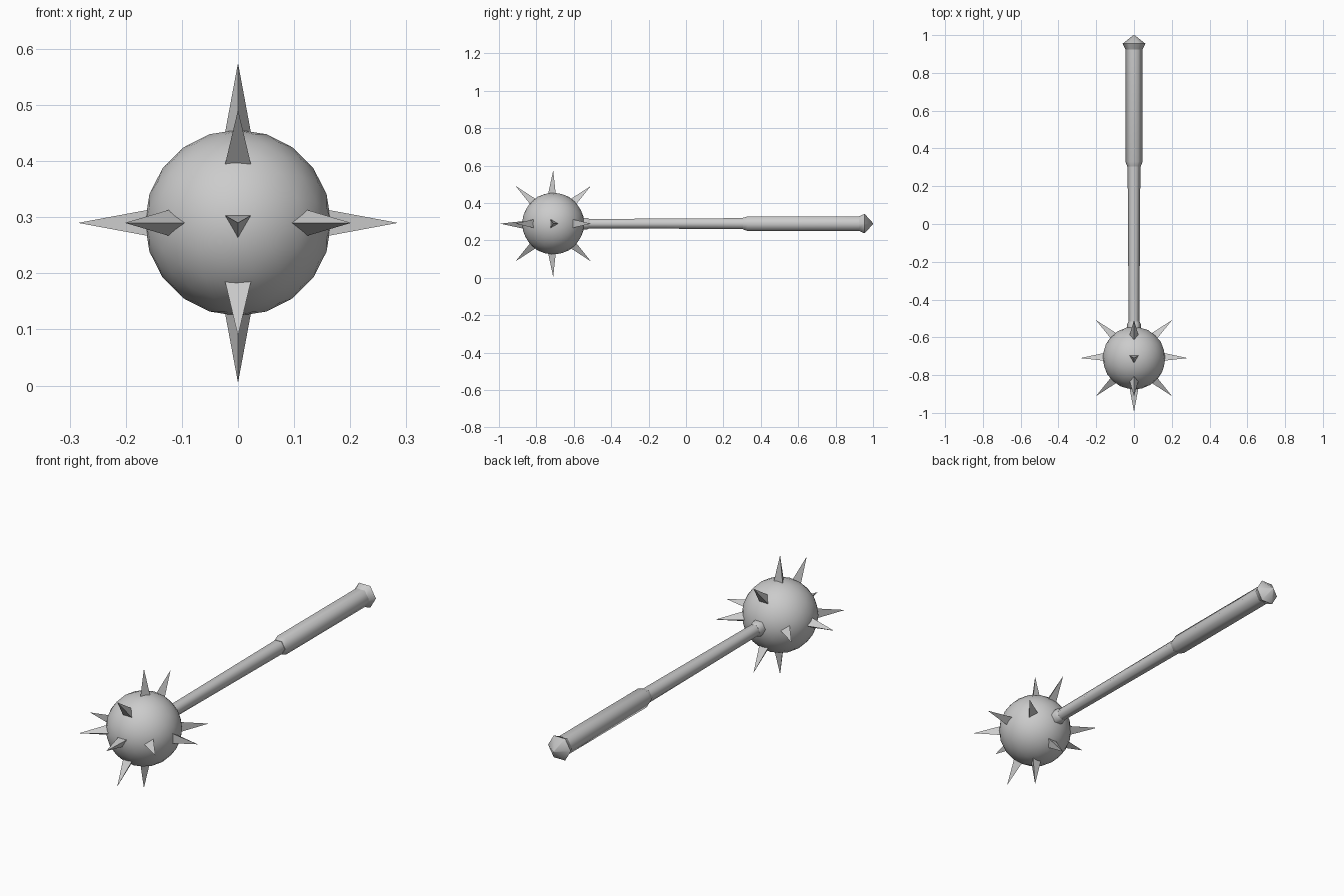
import bpy
import math
from mathutils import Vector, Matrix

if "Cube" in bpy.data.objects:
    bpy.data.objects.remove(bpy.data.objects["Cube"])

steel = bpy.data.materials.new("grey steel")
steel.use_nodes = True
GREY = (0.6, 0.6, 0.6, 1)
steel.diffuse_color = GREY
steel.node_tree.nodes["Principled BSDF"].inputs["Base Color"].default_value = GREY

CENTRE = Vector((0, -0.71, 0.29))
BALL_R = 0.166


def finish(obj, name, angle=None):
    obj.name = name
    obj.data.materials.append(steel)
    if angle:
        bpy.ops.object.shade_smooth_by_angle(angle=math.radians(angle))


# Round head, pole along the handle
bpy.ops.mesh.primitive_ico_sphere_add(
    subdivisions=3, radius=BALL_R, location=CENTRE, rotation=(math.pi / 2, 0, 0))
finish(bpy.context.object, "ball", 40)


# Three-sided spike: points along direction, one corner turned towards ridge
def spike(name, direction, ridge):
    z = Vector(direction).normalized()
    x = Vector(ridge).normalized()
    y = z.cross(x)
    bpy.ops.mesh.primitive_cone_add(vertices=3, radius1=0.029, radius2=0, depth=0.135)
    obj = bpy.context.object
    # turn the primitive so that its first corner lies on local x
    corner = next(v.co for v in obj.data.vertices if v.co.z < 0)
    obj.data.transform(Matrix.Rotation(-math.atan2(corner.y, corner.x), 4, 'Z'))
    turn = Matrix((x, y, z)).transposed().to_4x4()
    obj.matrix_world = Matrix.Translation(CENTRE + z * 0.2175) @ turn
    finish(obj, name)


spike("front_spike", (0, -1, 0), (0, 0, -1))
for s, side, level in ((1, "left", "upper"), (-1, "right", "lower")):
    spike(side + "_spike", (s, 0, 0), (0, 1, 0))
    spike(level + "_spike", (0, 0, s), (0, -1, 0))
    for d, end in ((-1, "front"), (1, "back")):
        spike(f"{end}_{side}_spike", (s, d, 0), (-s, d, 0))
        spike(f"{end}_{level}_spike", (0, d, s), (0, -d, s))


# Six-sided turned parts: (distance along y, radius) profiles
def turned(name, profile, sides=6):
    verts, faces = [], []
    for y, r in profile:
        for i in range(sides):
            a = math.tau * i / sides
            verts.append((r * math.cos(a), y, CENTRE.z + r * math.sin(a)))
    for k in range(len(profile) - 1):
        for i in range(sides):
            j = (i + 1) % sides
            lo, hi = k * sides, (k + 1) * sides
            faces.append((lo + i, hi + i, hi + j, lo + j))
    last = len(verts) - sides
    faces.append(tuple(range(sides)))
    faces.append(tuple(reversed(range(last, last + sides))))
    mesh = bpy.data.meshes.new(name)
    mesh.from_pydata(verts, [], faces)
    obj = bpy.data.objects.new(name, mesh)
    bpy.context.collection.objects.link(obj)
    bpy.ops.object.select_all(action='DESELECT')
    obj.select_set(True)
    bpy.context.view_layer.objects.active = obj
    finish(obj, name, 62)


turned("collar", [(-0.6, 0.036), (-0.53, 0.036), (-0.515, 0.029)])
turned("shaft", [(-0.6, 0.028), (0.33, 0.034)])
turned("grip", [(0.305, 0.036), (0.33, 0.045), (0.93, 0.045)])
turned("pommel", [(0.915, 0.04), (0.955, 0.06), (1.0, 0.003)])
